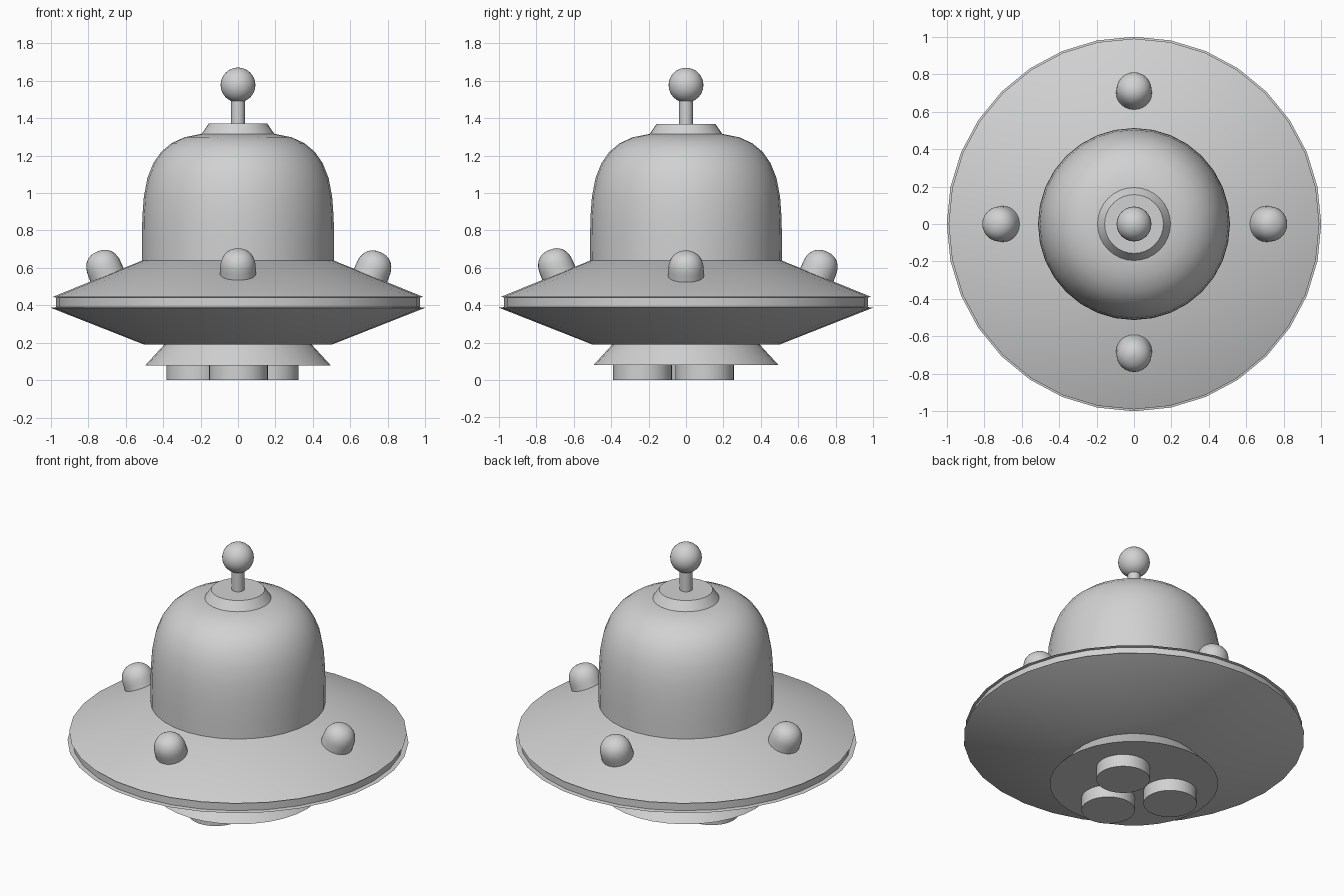
import bpy, bmesh, math
from mathutils import Vector, Matrix

cube = bpy.data.objects.get("Cube")
if cube:
    bpy.data.objects.remove(cube, do_unlink=True)

# Single grey paint
grey = bpy.data.materials.new("plain_grey")
grey.use_nodes = True
COLOR = (0.64, 0.64, 0.64, 1)
grey.diffuse_color = COLOR
for node in grey.node_tree.nodes:
    if node.type == 'BSDF_PRINCIPLED':
        node.inputs["Base Color"].default_value = COLOR


def lathe(name, profile, steps=32, matrix=Matrix()):
    """Turn a (radius, height) profile around z into a closed, smooth part."""
    bm = bmesh.new()
    verts = [bm.verts.new((r, 0, z)) for r, z in profile]
    edges = [bm.edges.new(pair) for pair in zip(verts, verts[1:])]
    bmesh.ops.spin(bm, geom=verts + edges, cent=(0, 0, 0), axis=(0, 0, 1),
                   angle=math.tau, steps=steps)
    bmesh.ops.remove_doubles(bm, verts=bm.verts, dist=0.0005)
    bmesh.ops.recalc_face_normals(bm, faces=bm.faces)
    mesh = bpy.data.meshes.new(name)
    bm.to_mesh(mesh)
    bm.free()
    obj = bpy.data.objects.new(name, mesh)
    bpy.context.collection.objects.link(obj)
    obj.matrix_world = matrix
    mesh.materials.append(grey)
    bpy.ops.object.select_all(action='DESELECT')
    obj.select_set(True)
    bpy.context.view_layer.objects.active = obj
    bpy.ops.object.shade_smooth_by_angle(angle=math.radians(30))
    return obj


def arc(radius, z, height, power=2.0, count=9):
    """Quarter of a rounded curve from the wall up to the axis."""
    points = []
    for i in range(count + 1):
        a = math.pi / 2 * i / count
        points.append((radius * max(math.cos(a), 0) ** (2 / power),
                       z + height * math.sin(a) ** (2 / power)))
    points[-1] = (0, z + height)
    return points


# Saucer hull: lower cone, recessed rim band, upper cone
lathe("saucer_hull", [(0, 0.19), (0.5, 0.19), (1.0, 0.387), (0.972, 0.39),
                      (0.972, 0.442), (0.99, 0.445), (0.51, 0.64), (0, 0.64)])

# Cabin dome
lathe("cabin_dome", [(0, 0.6), (0.512, 0.6), (0.513, 0.75), (0.511, 0.87),
                     (0.503, 0.98), (0.484, 1.08), (0.452, 1.16),
                     (0.41, 1.22), (0.355, 1.266), (0.285, 1.298),
                     (0.2, 1.315), (0, 1.32)])

# Dome cap, antenna stem and ball
lathe("dome_cap", [(0, 1.3), (0.197, 1.3), (0.197, 1.312),
                   (0.157, 1.37), (0, 1.37)])
lathe("antenna_stem", [(0, 1.36), (0.037, 1.36), (0.037, 1.52), (0, 1.52)], 24)
BALL = 0.093
ball = [(BALL * math.sin(a), 1.577 - BALL * math.cos(a))
        for a in (math.pi * i / 16 for i in range(17))]
lathe("antenna_ball", ball)

# Flared base under the hull
lathe("base_skirt", [(0, 0.08), (0.495, 0.08), (0.385, 0.2), (0, 0.2)])

# Three round thrusters
for i, (x, y) in enumerate([(0.167, 0.1), (0.003, -0.232), (-0.226, 0.06)]):
    lathe(f"thruster_{i + 1}", [(0, 0), (0.157, 0), (0.157, 0.1), (0, 0.1)],
          matrix=Matrix.Translation((x, y, 0)))

# Four rounded lamps standing square to the sloping upper hull
lamp = [(0, -0.03), (0.096, -0.03)] + arc(0.095, 0.03, 0.105, power=2.3)
tilt = math.atan2(0.195, 0.48)
for side, turn, reach in [("left", 0, 0.708), ("back", 90, 0.7),
                          ("right", 180, 0.7), ("front", 270, 0.68)]:
    height = 0.445 + (0.99 - reach) * math.tan(tilt)
    place = (Matrix.Rotation(math.radians(turn), 4, 'Z')
             @ Matrix.Translation((reach, 0, height))
             @ Matrix.Rotation(tilt, 4, 'Y'))
    lathe(f"{side}_lamp", lamp, 24, place)
